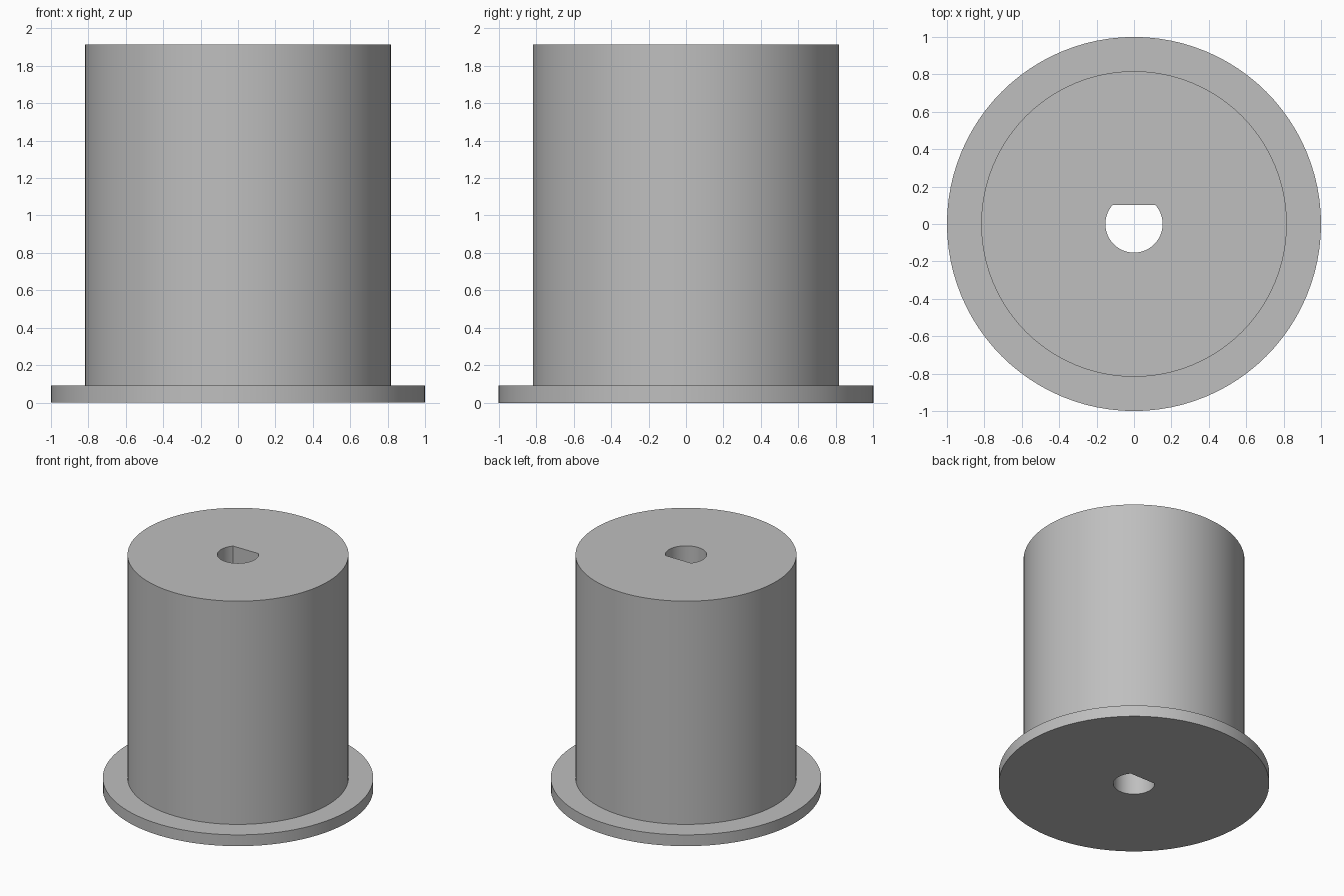
import bpy, bmesh, math

cube = bpy.data.objects.get("Cube")
if cube:
    bpy.data.objects.remove(cube)

SEGMENTS = 96
STEP = 2 * math.pi / SEGMENTS
FLANGE_R, BARREL_R, BORE_R = 1.0, 0.817, 0.153
FLANGE_TOP, HEIGHT = 0.092, 1.913
FLAT_Y = BORE_R * math.sin(11 * STEP)   # flat side of the D-shaped bore


def circle(radius):
    return lambda a: radius


def d_bore(a):
    """Distance from the axis to the bore wall at angle a."""
    s = math.sin(a)
    return min(BORE_R, FLAT_Y / s) if s > 0 else BORE_R


# Section of the bushing: bore, flange, barrel, back to bore
section = [(d_bore, 0), (circle(FLANGE_R), 0), (circle(FLANGE_R), FLANGE_TOP),
           (circle(BARREL_R), FLANGE_TOP), (circle(BARREL_R), HEIGHT), (d_bore, HEIGHT)]

bm = bmesh.new()
rings = []
for radius, z in section:
    angles = [i * STEP for i in range(SEGMENTS)]
    rings.append([bm.verts.new((radius(a) * math.cos(a), radius(a) * math.sin(a), z))
                  for a in angles])
for k, ring in enumerate(rings):
    above = rings[(k + 1) % len(rings)]
    for i in range(SEGMENTS):
        j = (i + 1) % SEGMENTS
        bm.faces.new((ring[i], ring[j], above[j], above[i]))
bmesh.ops.recalc_face_normals(bm, faces=bm.faces)
mesh = bpy.data.meshes.new("flanged_bushing")
bm.to_mesh(mesh)
bm.free()

# Plain grey material
grey = bpy.data.materials.new("plain grey")
grey.use_nodes = True
colour = (0.52, 0.52, 0.52, 1)
grey.diffuse_color = colour
grey.node_tree.nodes["Principled BSDF"].inputs["Base Color"].default_value = colour
mesh.materials.append(grey)

bushing = bpy.data.objects.new("flanged_bushing", mesh)
bpy.context.collection.objects.link(bushing)
bpy.ops.object.select_all(action='DESELECT')
bushing.select_set(True)
bpy.context.view_layer.objects.active = bushing
bpy.ops.object.shade_smooth_by_angle(angle=math.radians(25))
